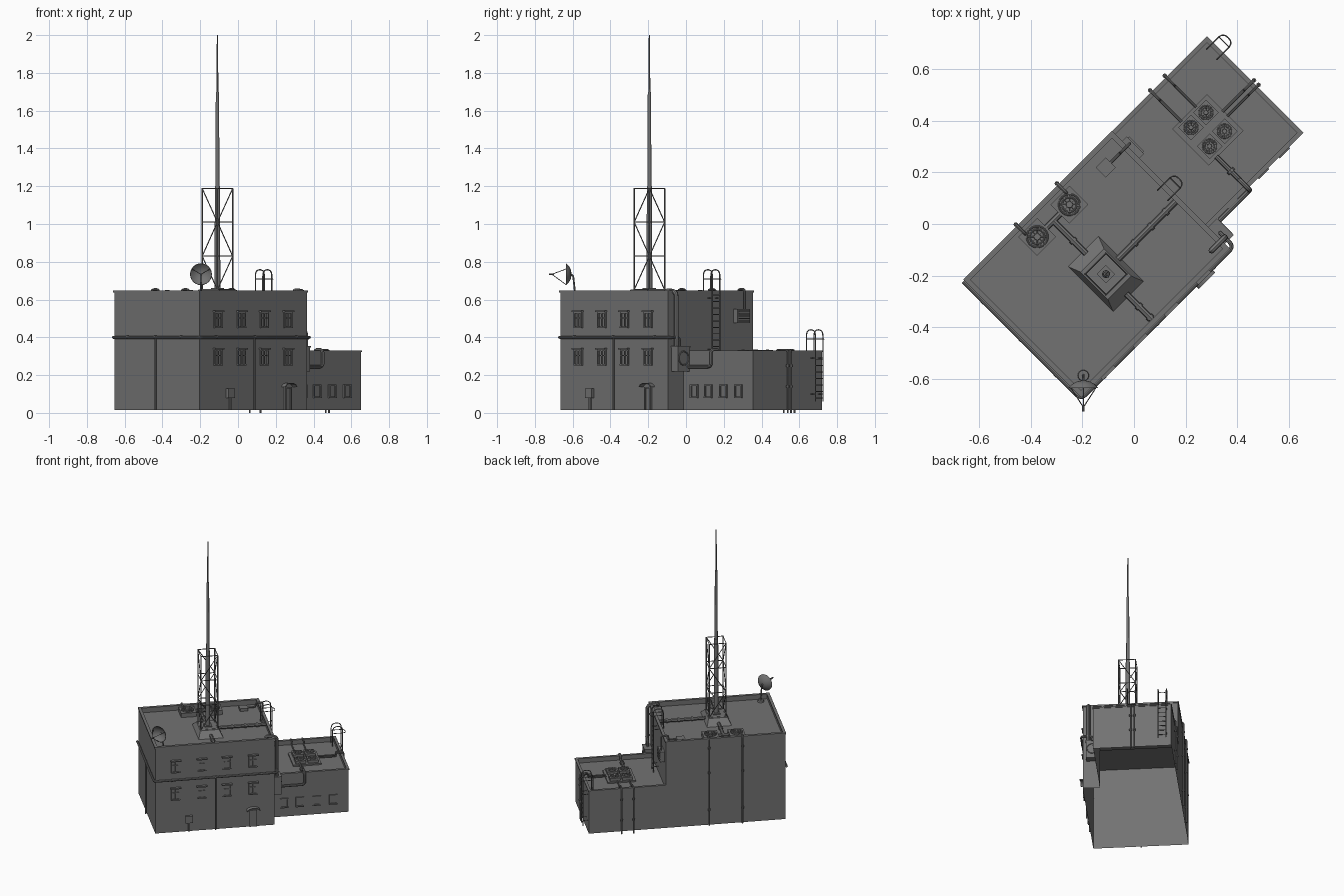
import bpy, bmesh, math
from mathutils import Matrix, Vector as V

if "Cube" in bpy.data.objects:
    bpy.data.objects.remove(bpy.data.objects["Cube"])

TURN = Matrix.Rotation(math.radians(45), 4, 'Z')   # building sits diagonally
WORLD = Matrix.Identity(4)
DARK = bpy.data.materials.new("dark_grey")
DARK.diffuse_color = (.17, .17, .17, 1)
DARK.use_nodes = True
DARK.node_tree.nodes["Principled BSDF"].inputs["Base Color"].default_value = DARK.diffuse_color

def add(name, mesh, m=TURN, smooth=False):
    o = bpy.data.objects.new(name, mesh)
    bpy.context.collection.objects.link(o)
    o.matrix_world = m
    mesh.materials.clear()
    mesh.materials.append(DARK)
    if smooth:
        mesh.polygons.foreach_set("use_smooth", [True] * len(mesh.polygons))
        mesh.set_sharp_from_angle(angle=math.radians(40))
    return o

def from_bm(name, bm, m=TURN, smooth=False):
    me = bpy.data.meshes.new(name)
    bm.to_mesh(me)
    bm.free()
    return add(name, me, m, smooth)

def boxes(name, spans):
    """Boxes given as (x0, x1, y0, y1, z0, z1), joined in one object."""
    bm = bmesh.new()
    for x0, x1, y0, y1, z0, z1 in spans:
        mat = Matrix.Translation(((x0+x1)/2, (y0+y1)/2, (z0+z1)/2)) @ Matrix.Diagonal((x1-x0, y1-y0, z1-z0, 1))
        bmesh.ops.create_cube(bm, size=1, matrix=mat)
    return from_bm(name, bm)

def fillet(path, rad):
    pts = [V(p) for p in path]
    out = [pts[0]]
    for a, b, c in zip(pts, pts[1:], pts[2:]):
        r = min(rad, (a-b).length * .49, (c-b).length * .49)
        p, q = b + (a-b).normalized() * r, b + (c-b).normalized() * r
        for i in range(6):
            t = i / 5
            out.append(p * (1-t)**2 + b * 2*t*(1-t) + q * t*t)
    return out + [pts[-1]]

def tubes(name, paths, r, rad=0, closed=False, m=TURN):
    cu = bpy.data.curves.new(name, 'CURVE')
    cu.dimensions, cu.bevel_depth, cu.bevel_resolution, cu.use_fill_caps = '3D', r, 2, True
    for path in paths:
        pts = fillet(path, rad) if rad else path
        s = cu.splines.new('POLY')
        s.points.add(len(pts) - 1)
        for sp, p in zip(s.points, pts):
            sp.co = (*p, 1)
        s.use_cyclic_u = closed
    tmp = bpy.data.objects.new(name + "_curve", cu)
    bpy.context.collection.objects.link(tmp)
    me = bpy.data.meshes.new_from_object(tmp.evaluated_get(bpy.context.evaluated_depsgraph_get()))
    bpy.data.objects.remove(tmp)
    return add(name, me, m, True)

def circle(x, y, z, r, n=20):
    return [(x + r*math.cos(i*math.tau/n), y + r*math.sin(i*math.tau/n), z) for i in range(n)]

def lathe(name, profile, m, n=20):
    bm = bmesh.new()
    vs = [bm.verts.new((r, 0, z)) for r, z in profile]
    es = [bm.edges.new(p) for p in zip(vs, vs[1:])]
    bmesh.ops.spin(bm, geom=vs + es, axis=(0, 0, 1), cent=(0, 0, 0), steps=n, angle=math.tau)
    bmesh.ops.remove_doubles(bm, verts=bm.verts, dist=1e-5)
    bmesh.ops.recalc_face_normals(bm, faces=bm.faces)
    return from_bm(name, bm, m, True)

# Main dimensions (building axes)
X0, X1, X2 = -.615, .19, .71
YF, YS, YB = -.325, -.21, .31
BASE, TOP, ROOF, LTOP, LROOF = .015, .648, .612, .33, .297

# Open-bottomed wall shell with two roofs
bm = bmesh.new()
def quad(*pts):
    bm.faces.new([bm.verts.new(p) for p in pts])
def wall(a, b, z0, z1):
    quad((*a, z0), (*b, z0), (*b, z1), (*a, z1))
outline = [(X0, YF), (X1, YF), (X1, YS), (X2, YS), (X2, YB), (X1, YB), (X0, YB)]
tops = [TOP, TOP, LTOP, LTOP, LTOP, TOP, TOP]
for i, t in enumerate(tops):
    wall(outline[i], outline[(i+1) % 7], BASE, t)
wall((X1, YS), (X1, YB), LROOF, TOP)
quad((X0, YF, ROOF), (X1, YF, ROOF), (X1, YB, ROOF), (X0, YB, ROOF))
quad((X1, YS, LROOF), (X2, YS, LROOF), (X2, YB, LROOF), (X1, YB, LROOF))
from_bm("building_shell", bm)

# Parapets and overhanging copings
def rim(name, x0, x1, y0, y1, z0, z1, w, o, sides):
    spans = {'L': (x0-o, x0+w, y0-o, y1+o, z0, z1), 'R': (x1-w, x1+o, y0-o, y1+o, z0, z1),
             'F': (x0, x1, y0-o, y0+w, z0, z1), 'B': (x0, x1, y1-w, y1+o, z0, z1)}
    boxes(name, [spans[s] for s in sides])
rim("main_parapet", X0, X1, YF, YB, ROOF, TOP-.01, .012, 0, "LRFB")
rim("main_coping", X0, X1, YF, YB, TOP-.01, TOP, .015, .005, "LRFB")
rim("annex_parapet", X1, X2, YS, YB, LROOF, LTOP-.008, .012, 0, "RFB")
rim("annex_coping", X1, X2, YS, YB, LTOP-.008, LTOP, .014, .004, "RFB")

# Windows: frame and sill; the main ones also have a mullion and hooded lintel
def window(name, x, y, z, w, h, hood):
    t = .008
    spans = [(x-w/2, x-w/2+t, y-.008, y, z, z+h), (x+w/2-t, x+w/2, y-.008, y, z, z+h),
             (x-w/2, x+w/2, y-.008, y, z+h-t, z+h), (x-w/2, x+w/2, y-.010, y, z, z+t)]
    if hood:
        spans += [(x-w/2, x+w/2, y-.006, y, z+h*.6, z+h*.6+.005), (x-.003, x+.003, y-.006, y, z, z+h),
                  (x-w/2-.005, x+w/2+.005, y-.018, y, z+h, z+h+.008)]
    boxes(name, spans)
for i, x in enumerate((-.478, -.302, -.132, .045)):
    for j, z in enumerate((.25, .45)):
        window(f"main_window_{j}_{i}", x, YF, z, .06, .085, True)
for i, x in enumerate((.274, .38, .493, .606)):
    window(f"annex_window_{i}", x, YS, .08, .056, .07, False)

# Door with arched canopy
boxes("door", [(.02, .028, YF-.01, YF, BASE, .135), (.062, .07, YF-.01, YF, BASE, .135),
               (.028, .062, YF-.004, YF, BASE, .135), (.02, .07, YF-.01, YF, .128, .137)])
bm = bmesh.new()
arc = [(r, math.pi*i/8) for r, seq in ((.045, range(9)), (.038, range(8, -1, -1))) for i in seq]
f = bm.faces.new([bm.verts.new((.045 + r*math.cos(a), YF, .137 + .5*r*math.sin(a))) for r, a in arc])
ex = bmesh.ops.extrude_face_region(bm, geom=[f])
bmesh.ops.translate(bm, verts=[v for v in ex['geom'] if isinstance(v, bmesh.types.BMVert)], vec=(0, -.03, 0))
bmesh.ops.recalc_face_normals(bm, faces=bm.faces)
from_bm("door_canopy", bm)

# Wall boxes: meter, cooling unit, vent
boxes("meter_box", [(-.413, -.365, YF-.018, YF, .08, .13), (-.394, -.384, YF-.01, YF, BASE, .08)])
boxes("cooling_unit", [(X1, .24, -.3, -.212, .22, .35), (X1, .243, -.303, -.211, .346, .353)])
tubes("cooling_unit_grille", [[(.241, -.257 + .036*math.cos(a*math.tau/20), .29 + .036*math.sin(a*math.tau/20))
                              for a in range(20)]], .004, closed=True)
boxes("wall_vent", [(X1, X1+.03, .165, .26, .475, .55)] +
      [(X1+.03, X1+.036, .172, .253, .483 + i*.013, .489 + i*.013) for i in range(5)])
boxes("roof_vent_box", [(.05, .105, .205, .26, ROOF, ROOF+.02)])

# Wall and roof pipes
tubes("belt_pipe", [[(X0-.01, YB, .4), (X0-.01, YF-.01, .4), (.212, YF-.01, .4), (.212, -.26, .4), (.212, -.26, .35)]], .008, .025)
tubes("wall_pipes", [[(-.21, YF-.009, BASE), (-.21, YF-.009, .4)], [(X0-.009, -.007, BASE), (X0-.009, -.007, .4)]], .005)
tubes("cooling_duct", [[(.14, -.285, ROOF+.02), (.14, -.285, TOP), (.212, -.285, TOP-.005), (.212, -.285, .35)]], .012, .03)
tubes("vent_pipe", [[(.1, .232, .625), (.16, .232, .625), (.16, .232, .655), (.208, .232, .655), (.208, .232, .55)]], .006, .015)
def over_edge(x, y, side, top, z0, zr, ya):
    """Pipe from a roof unit over the back ('B') or end ('E') parapet to the ground."""
    q = [(ya, zr), (y-.04, zr), (y-.04, top), (y+.012, top), (y+.012, z0)]
    return [(x, b, c) if side == 'B' else (b, x, c) for b, c in q]
tubes("main_back_pipes", [over_edge(x, YB, 'B', TOP+.006, BASE, .63, .25) for x in (-.325, -.1)], .006, .018)
tubes("annex_pipes", [over_edge(x, YB, 'B', LTOP+.004, 0, .31, .15) for x in (.41, .49)] +
      [over_edge(y, X2, 'E', LTOP+.004, 0, .31, .55) for y in (.04, .065)], .005, .018)
tubes("annex_front_pipe", [[(.41, -.04, .312), (.41, -.17, .312), (.41, -.17, .334), (.41, -.224, .334),
                            (.41, -.224, .245), (.24, -.224, .245)]], .009, .02)
tubes("main_roof_pipes", [[(-.14, -.053, .628), (.178, -.053, .628)], [(-.212, -.17, .628), (-.212, -.313, .628)],
                          [(-.212, .05, .628), (-.212, .23, .628)], [(-.25, .23, .628), (-.17, .23, .628)]], .012)

# Pipe collars
def ring(p, d, h=.006):
    return [V(p) - V(d)*h, V(p) + V(d)*h]
tubes("belt_pipe_collars", [ring((x, YF-.01, .4), (1, 0, 0)) for x in (-.5, -.21, .1)] +
      [ring((X0-.01, y, .4), (0, 1, 0)) for y in (-.2, -.007, .2)], .010)
tubes("downpipe_collars", [ring((x, YB+.012, z), (0, 0, 1)) for x in (-.325, -.1) for z in (.13, .4, .58)] +
      [ring((x, YB+.012, z), (0, 0, 1)) for x in (.41, .49) for z in (.1, .25)] +
      [ring((X2+.012, y, z), (0, 0, 1)) for y in (.04, .065) for z in (.14, .25)], .009)
tubes("roof_pipe_collars", [ring((x, -.053, .628), (1, 0, 0)) for x in (-.05, .04, .12)] +
      [ring((-.212, y, .628), (0, 1, 0)) for y in (-.24, -.3, .12)] + [ring((.41, -.12, .312), (0, 1, 0))], .016)

# Roof fans
def fan(name, x, y, z, half, h):
    r, t = half*.78, z+h
    boxes(name + "_box", [(x-half, x+half, y-half, y+half, z, t)])
    tubes(name + "_rings", [circle(x, y, t+.003, k*r) for k in (1, .7)], half*.07, closed=True)
    tubes(name + "_blades", [[(x, y, t+.003), (x + r*math.cos(a*math.pi/4), y + r*math.sin(a*math.pi/4), t+.003)]
                             for a in range(8)], half*.04)
    lathe(name + "_hub", [(0, .008), (r*.3, .008), (r*.34, 0)], TURN @ Matrix.Translation((x, y, t)), 12)
for i, x in enumerate((-.3, -.124)):
    fan(f"main_fan_{i}", x, .23, ROOF, .052, .03)
boxes("annex_fan_plinth", [(.365, .555, -.045, .155, LROOF, LROOF+.01)])
for i, (x, y) in enumerate([(.42, .108), (.502, .108), (.42, .006), (.502, .006)]):
    fan(f"annex_fan_{i}", x, y, LROOF+.01, .035, .02)

# Ladders with over-parapet handrails and hoop
def ladder(name, xf, y, z0, top, roof):
    o = xf + .035
    tubes(name + "_rails", [[(o, y+s, z0), (o, y+s, top+.11), (xf-.032, y+s, top+.11), (xf-.032, y+s, roof)]
                            for s in (-.028, .028)], .0032, .033)
    n = int((top - z0) / .034)
    tubes(name + "_rungs", [[(o, y-.028, z0+.02+i*.034), (o, y+.028, z0+.02+i*.034)] for i in range(n)], .0025)
    tubes(name + "_hoop", [[(xf-.032, y-.028, top+.06), (xf+.058, y-.028, top+.06),
                            (xf+.058, y+.028, top+.06), (xf-.032, y+.028, top+.06)]], .0025, .027)
    tubes(name + "_brackets", [[(xf, y+s, z), (o, y+s, z)] for s in (-.028, .028) for z in (z0+.04, top-.04)], .0025)
ladder("main_ladder", X1, 0, LROOF, TOP, ROOF)
ladder("annex_ladder", X2, .252, .06, LTOP, LROOF)

# Mast plinth, lattice tower and mast
MX, MY = -.214, -.06
bm = bmesh.new()
lo = [bm.verts.new((MX + a*.083, MY + b*.123, ROOF)) for a, b in ((-1, -1), (1, -1), (1, 1), (-1, 1))]
hi = [bm.verts.new((MX + a*.064, MY + b*.075, .653)) for a, b in ((-1, -1), (1, -1), (1, 1), (-1, 1))]
bm.faces.new(hi)
for i in range(4):
    bm.faces.new((lo[i], lo[(i+1) % 4], hi[(i+1) % 4], hi[i]))
from_bm("mast_plinth", bm)
boxes("mast_foot", [(MX-.025, MX+.025, MY-.025, MY+.025, .653, .66)])
cn = [(MX + a*.057, MY + b*.057) for a, b in ((-1, -1), (1, -1), (1, 1), (-1, 1))]
lv = [.652, .83, 1.01, 1.188]
tubes("tower_legs", [[(*c, lv[0]), (*c, lv[3])] for c in cn], .004)
tubes("tower_rings", [[(*c, z) for c in cn] for z in lv], .0032, closed=True)
tubes("tower_braces", [[(*cn[(i+(i+k) % 2) % 4], lv[k]), (*cn[(i+1-(i+k) % 2) % 4], lv[k+1])]
                       for i in range(4) for k in range(3)], .0028)
lathe("mast", [(.016, .66), (.014, 1.2), (.011, 1.2), (.009, 1.7), (.005, 1.7), (.0035, 2), (0, 2)],
      TURN @ Matrix.Translation((MX, MY, 0)), 12)

# Satellite dish facing the front
DX, DZ = -.196, .734
lathe("dish", [(0, 0), (.025, .005), (.045, .016), (.058, .03), (.056, .031), (.043, .019), (.024, .008), (0, .004)],
      Matrix.Translation((DX, -.605, DZ)) @ Matrix.Rotation(math.pi/2, 4, 'X'), 24)
tubes("dish_struts", [[(DX + .056*math.cos(a), -.634, DZ + .056*math.sin(a)), (DX, -.71, DZ)]
                      for a in (math.pi/6, math.pi*5/6, -math.pi/2)], .002, m=WORLD)
tubes("dish_feed", [[(DX, -.7, DZ), (DX, -.726, DZ)]], .005, m=WORLD)
tubes("dish_stand", [[(DX, -.61, DZ), (DX, -.597, DZ-.01), (DX, -.585, ROOF)]], .005, m=WORLD)
lathe("dish_base", [(0, .012), (.02, .012), (.022, 0)], Matrix.Translation((DX, -.587, ROOF)), 16)
